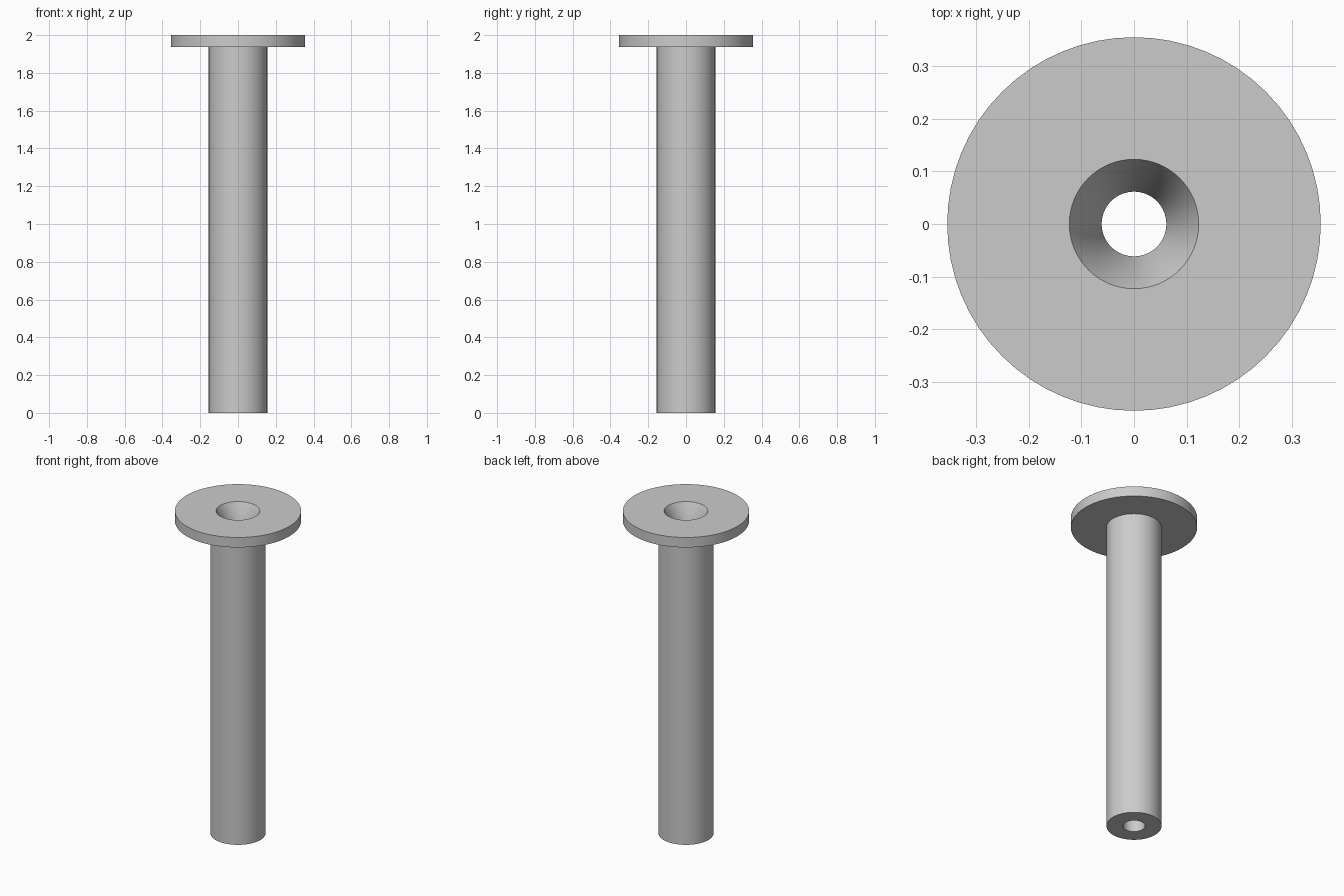
import bpy
import math

cube = bpy.data.objects.get("Cube")
if cube:
    bpy.data.objects.remove(cube, do_unlink=True)

SIDES = 64

steel = bpy.data.materials.new("plain_grey")
steel.use_nodes = True
grey = (0.6, 0.6, 0.6, 1)
steel.diffuse_color = grey
steel.node_tree.nodes["Principled BSDF"].inputs["Base Color"].default_value = grey


def lathe(name, profile):
    """Turn a closed (radius, height) profile around the z axis."""
    n = len(profile)
    verts, faces = [], []
    for i in range(SIDES):
        a = 2 * math.pi * i / SIDES
        verts += [(r * math.cos(a), r * math.sin(a), z) for r, z in profile]
        j = (i + 1) % SIDES
        for k in range(n):
            m = (k + 1) % n
            faces.append((i * n + k, j * n + k, j * n + m, i * n + m))
    mesh = bpy.data.meshes.new(name)
    mesh.from_pydata(verts, [], faces)
    mesh.materials.append(steel)
    obj = bpy.data.objects.new(name, mesh)
    bpy.context.collection.objects.link(obj)
    bpy.ops.object.select_all(action='DESELECT')
    obj.select_set(True)
    bpy.context.view_layer.objects.active = obj
    bpy.ops.object.shade_smooth_by_angle(angle=math.radians(30))
    return obj


# Flanged sleeve: tube, flange, countersunk mouth and straight bore
tube_r, flange_r, bore_r, mouth_r = 0.155, 0.355, 0.0615, 0.123
lathe("flanged_sleeve", [
    (bore_r, 0), (tube_r, 0),
    (tube_r, 1.938), (flange_r, 1.938),
    (flange_r, 2), (mouth_r, 2),
    (bore_r, 1.88),
])
